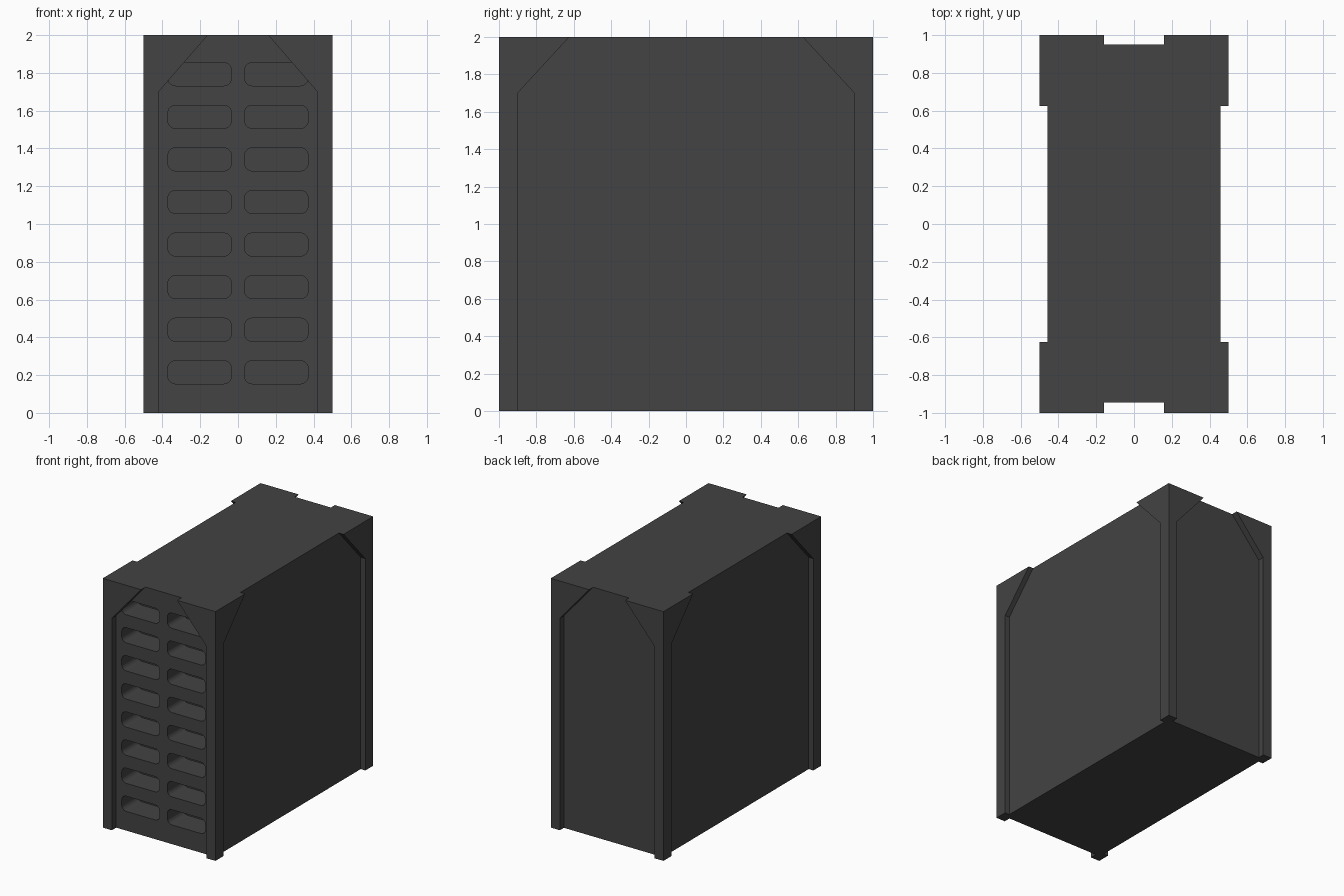
import bpy, bmesh, math
from mathutils import Vector

if "Cube" in bpy.data.objects:
    bpy.data.objects.remove(bpy.data.objects["Cube"])

mat = bpy.data.materials.new("dark grey")
mat.diffuse_color = (0.056, 0.056, 0.056, 1)
mat.use_nodes = True
mat.node_tree.nodes["Principled BSDF"].inputs["Base Color"].default_value = mat.diffuse_color


def make_object(name, bm):
    bmesh.ops.recalc_face_normals(bm, faces=bm.faces)
    me = bpy.data.meshes.new(name)
    bm.to_mesh(me)
    bm.free()
    me.materials.append(mat)
    ob = bpy.data.objects.new(name, me)
    bpy.context.collection.objects.link(ob)
    return ob


def add_prism(bm, profile, place, d0, d1):
    """Extrude a 2D profile from depth d0 to d1; place maps (u, v, d) to xyz."""
    a = [bm.verts.new(place(u, v, d0)) for u, v in profile]
    b = [bm.verts.new(place(u, v, d1)) for u, v in profile]
    n = len(a)
    bm.faces.new(a)
    bm.faces.new(b[::-1])
    for i in range(n):
        j = (i + 1) % n
        bm.faces.new((a[i], b[i], b[j], a[j]))


def cut(ob, cutter):
    mod = ob.modifiers.new("cut", 'BOOLEAN')
    mod.operation = 'DIFFERENCE'
    mod.solver = 'EXACT'
    mod.object = cutter
    cutter.hide_render = True
    bpy.context.view_layer.objects.active = ob
    bpy.ops.object.modifier_apply(modifier=mod.name)
    bpy.data.objects.remove(cutter, do_unlink=True)


def recess_profile(half, top_half):
    """Panel outline between two posts with corner gussets, run past both ends."""
    slope = (half - top_half) / 0.3
    t = top_half - 0.1 * slope
    return [(-half, -0.1), (half, -0.1), (half, 1.7), (t, 2.1), (-t, 2.1), (-half, 1.7)]


def rounded_rect(cx, cz, hw, hh, r, steps=5):
    pts = []
    for k, (sx, sz) in enumerate([(1, 1), (-1, 1), (-1, -1), (1, -1)]):
        for i in range(steps + 1):
            a = math.pi / 2 * (k + i / steps)
            pts.append((cx + sx * (hw - r) + r * math.cos(a),
                        cz + sz * (hh - r) + r * math.sin(a)))
    return pts


def along_y(u, v, d):
    return Vector((u, d, v))


def along_x(u, v, d):
    return Vector((d, u, v))


# Cabinet block including the corner posts
bm = bmesh.new()
add_prism(bm, [(-0.5, 0), (0.5, 0), (0.5, 2), (-0.5, 2)], along_y, -1, 1)
cabinet = make_object("cabinet", bm)

# Recessed panels on four sides leave posts and gussets standing proud
end_outline = recess_profile(0.42, 0.16)
side_outline = recess_profile(0.9, 0.624)
for outline, place, d0, d1 in [
        (end_outline, along_y, -1.1, -0.945), (end_outline, along_y, 0.949, 1.1),
        (side_outline, along_x, -0.6, -0.459), (side_outline, along_x, 0.459, 0.6)]:
    bm = bmesh.new()
    add_prism(bm, outline, place, d0, d1)
    cut(cabinet, make_object("recess_cutter", bm))

# Front vent slots, two columns of eight, running behind the gussets
bm = bmesh.new()
for cx in (-0.203, 0.203):
    for row in range(8):
        add_prism(bm, rounded_rect(cx, 0.215 + 0.2254 * row, 0.168, 0.061, 0.04),
                  along_y, -0.948, -0.745)
cut(cabinet, make_object("slot_cutter", bm))
